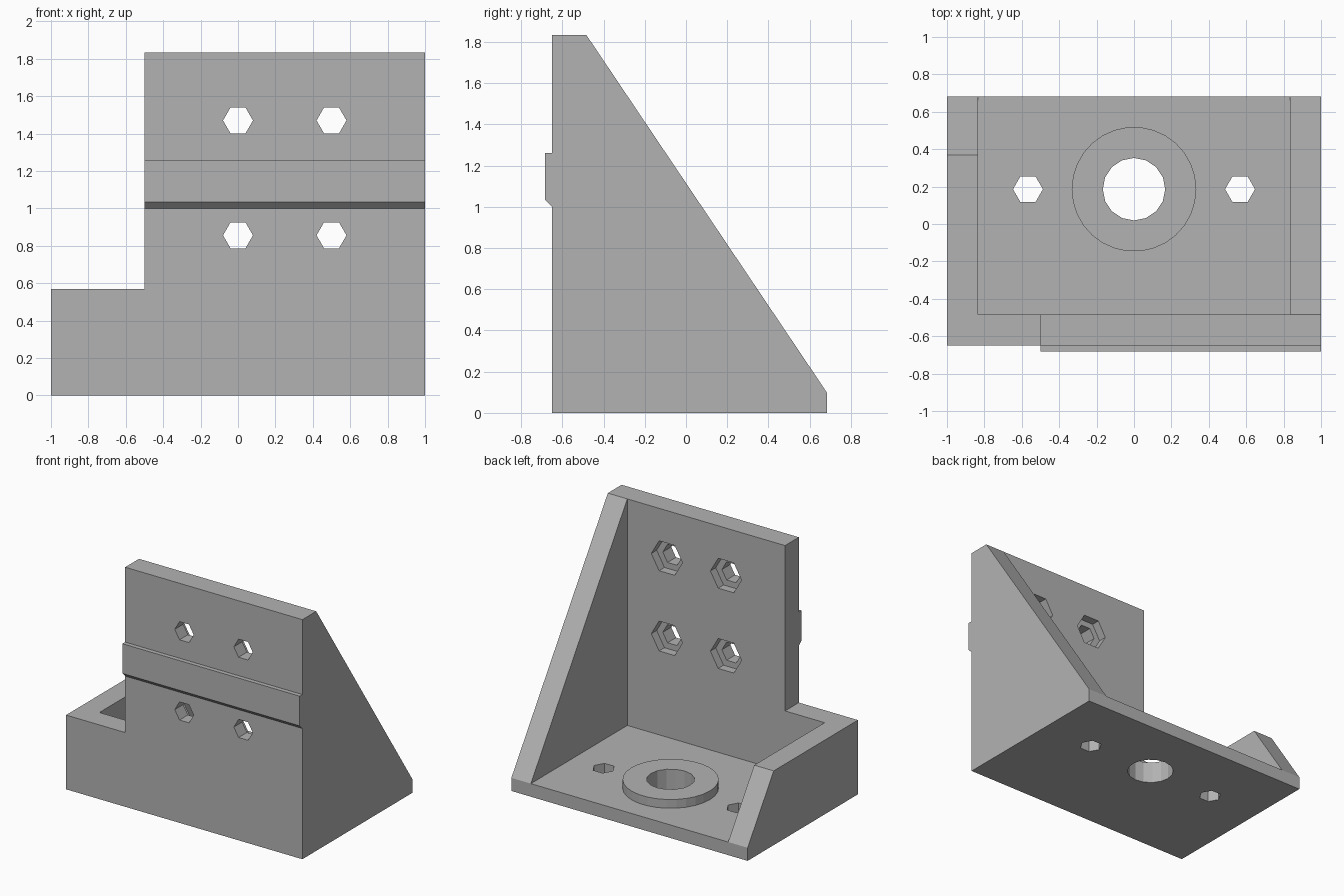
import bpy
import bmesh
from math import cos, sin, tau

if "Cube" in bpy.data.objects:
    bpy.data.objects.remove(bpy.data.objects["Cube"], do_unlink=True)

GREY = (0.45, 0.45, 0.45, 1)
metal = bpy.data.materials.new("plain_grey")
metal.use_nodes = True
metal.diffuse_color = GREY
metal.node_tree.nodes["Principled BSDF"].inputs["Base Color"].default_value = GREY

# How a flat outline (a, b) and an extrusion depth d map to x, y, z
AXES = {
    "x": lambda a, b, d: (d, a, b),
    "y": lambda a, b, d: (a, d, b),
    "z": lambda a, b, d: (a, b, d),
}


def prism(name, outline, axis, start, end):
    """Extrude a closed outline along one axis."""
    bm = bmesh.new()
    place = AXES[axis]
    face = bm.faces.new([bm.verts.new(place(a, b, start)) for a, b in outline])
    extruded = bmesh.ops.extrude_face_region(bm, geom=[face])
    moved = [v for v in extruded["geom"] if isinstance(v, bmesh.types.BMVert)]
    bmesh.ops.translate(bm, verts=moved, vec=place(0, 0, end - start))
    bmesh.ops.recalc_face_normals(bm, faces=bm.faces)
    mesh = bpy.data.meshes.new(name)
    bm.to_mesh(mesh)
    bm.free()
    mesh.materials.append(metal)
    obj = bpy.data.objects.new(name, mesh)
    bpy.context.collection.objects.link(obj)
    return obj


def ngon(a, b, radius, sides):
    return [(a + radius * cos(tau * i / sides), b + radius * sin(tau * i / sides))
            for i in range(sides)]


def rect(a0, a1, b0, b1):
    return [(a0, b0), (a1, b0), (a1, b1), (a0, b1)]


def combine(target, tool, operation="DIFFERENCE"):
    """Apply a boolean and discard the helper shape."""
    mod = target.modifiers.new(operation.title(), "BOOLEAN")
    mod.operation = operation
    mod.solver = "EXACT"
    mod.object = tool
    bpy.context.view_layer.objects.active = target
    bpy.ops.object.modifier_apply(modifier=mod.name)
    bpy.data.objects.remove(tool, do_unlink=True)


BACK, FRONT, RIDGE = 0.683, -0.65, -0.683
WALL_IN, TOP, FLOOR = -0.483, 1.833, 0.1
RIB_IN, HOLE_Y, HEX = 0.835, 0.186, 0.08

# Side profile with sloped ribs and a chamfered locating ridge
bracket = prism("angle_bracket", [
    (FRONT, 0), (BACK, 0), (BACK, FLOOR), (WALL_IN, TOP), (FRONT, TOP),
    (FRONT, 1.26), (RIDGE, 1.26), (RIDGE, 1.033), (FRONT, 1.0),
], "x", -1, 1)

# Hollow between the ribs, and the stepped corner
combine(bracket, prism("hollow", rect(-RIB_IN, RIB_IN, WALL_IN, 1), "z", FLOOR, 2))
combine(bracket, prism("corner_step", rect(-1.2, -0.5, 0.568, 2), "y", -1, 1))

# Round boss on the floor with its bore
combine(bracket, prism("boss", ngon(0, HOLE_Y, 0.333, 30), "z", 0.05, 0.167), "UNION")
combine(bracket, prism("bore", ngon(0, HOLE_Y, 0.167, 16), "z", -0.1, 0.4))

# Hexagonal holes through the floor
for x in (-0.567, 0.567):
    combine(bracket, prism("floor_hole", ngon(x, HOLE_Y, HEX, 6), "z", -0.1, 0.3))

# Hexagonal wall holes with wider nut pockets on the inside
for x in (0, 0.5):
    for z in (0.856, 1.47):
        combine(bracket, prism("wall_hole", ngon(x, z, HEX, 6), "y", -0.8, -0.4))
        combine(bracket, prism("nut_pocket", ngon(x, z, 0.132, 6), "y", WALL_IN - 0.065, -0.4))
